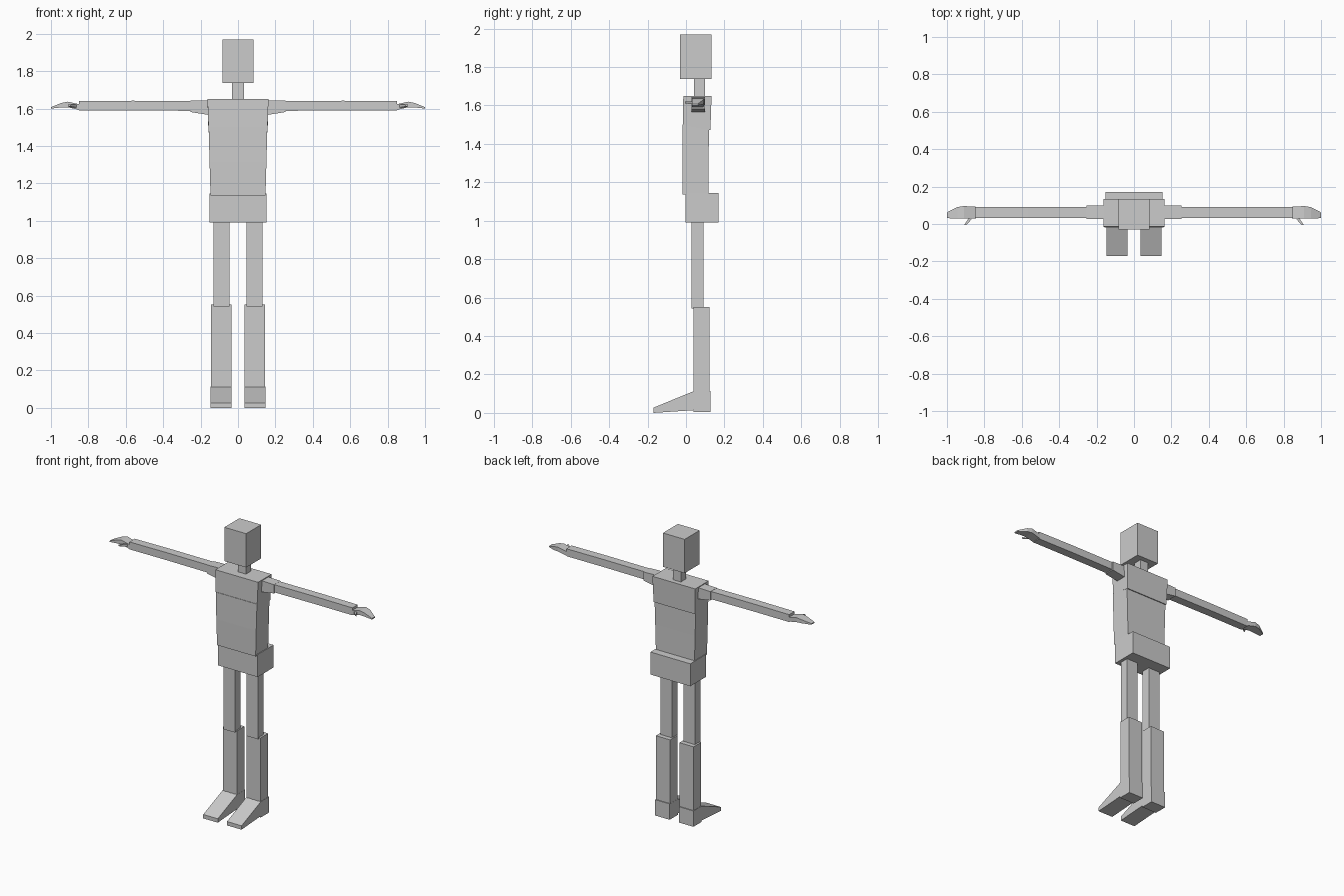
import bpy, bmesh

if "Cube" in bpy.data.objects:
    bpy.data.objects.remove(bpy.data.objects["Cube"])

grey = bpy.data.materials.new("plain grey")
grey.diffuse_color = (0.6, 0.6, 0.6, 1)
grey.use_nodes = True
grey.node_tree.nodes["Principled BSDF"].inputs["Base Color"].default_value = grey.diffuse_color


def rect(axis, pos, a0, a1, b0, b1):
    """Rectangular section across an axis: a, b are the two other axes in order."""
    ring = [(a0, b0), (a1, b0), (a1, b1), (a0, b1)]
    i = "xyz".index(axis)
    return [(*p[:i], pos, *p[i:]) for p in ring]


def loft(name, *rings, mirror=False):
    """Closed solid through four-cornered sections; mirrored parts get both sides."""
    bm = bmesh.new()
    vs = [[bm.verts.new(p) for p in r] for r in rings]
    bm.faces.new(vs[0])
    bm.faces.new(vs[-1])
    for r, s in zip(vs, vs[1:]):
        for k in range(4):
            n = (k + 1) % 4
            bm.faces.new((r[k], r[n], s[n], s[k]))
    bmesh.ops.recalc_face_normals(bm, faces=bm.faces)
    me = bpy.data.meshes.new(name)
    bm.to_mesh(me)
    bm.free()
    me.materials.append(grey)
    ob = bpy.data.objects.new(name, me)
    bpy.context.collection.objects.link(ob)
    if mirror:
        ob.modifiers.new("both sides", "MIRROR").use_mirror_merge = False
    return ob


def box(name, x0, x1, y0, y1, z0, z1, mirror=False):
    return loft(name, rect("z", z0, x0, x1, y0, y1),
                rect("z", z1, x0, x1, y0, y1), mirror=mirror)


# Head and neck
box("head", -0.083, 0.083, -0.03, 0.133, 1.737, 1.97)
box("neck", -0.031, 0.031, 0.042, 0.1, 1.64, 1.75)

# Torso: chest with sloping underside, two waist blocks, pelvis
chest_bottom = [(-0.158, -0.017, 1.5), (0.158, -0.017, 1.5),
                (0.158, 0.127, 1.472), (-0.158, 0.127, 1.472)]
loft("chest", chest_bottom, rect("z", 1.65, -0.163, 0.163, -0.014, 0.133))
loft("upper_waist", rect("z", 1.315, -0.152, 0.152, -0.019, 0.118),
     rect("z", 1.499, -0.157, 0.157, -0.018, 0.119))
loft("lower_waist", rect("z", 1.136, -0.147, 0.147, -0.018, 0.118),
     rect("z", 1.315, -0.152, 0.152, -0.019, 0.118))
box("pelvis", -0.152, 0.152, -0.003, 0.17, 0.99, 1.145)

# Legs
box("thigh", 0.045, 0.131, 0.029, 0.09, 0.543, 0.995, True)
box("shin", 0.036, 0.144, 0.04, 0.122, 0.11, 0.552, True)
box("heel", 0.035, 0.146, 0.039, 0.128, 0.004, 0.113, True)
loft("foot", rect("y", 0.04, 0.035, 0.146, 0.014, 0.113),
     rect("y", -0.17, 0.035, 0.146, 0.0, 0.027), mirror=True)

# Arms
loft("shoulder", rect("x", 0.15, 0.028, 0.098, 1.565, 1.645),
     rect("x", 0.255, 0.028, 0.098, 1.582, 1.642), mirror=True)
loft("upper_arm", rect("x", 0.24, 0.032, 0.091, 1.588, 1.641),
     rect("x", 0.565, 0.032, 0.091, 1.59, 1.642), mirror=True)
loft("forearm", rect("x", 0.565, 0.032, 0.091, 1.59, 1.642),
     rect("x", 0.85, 0.032, 0.09, 1.589, 1.64), mirror=True)

# Hands
loft("hand", rect("x", 0.845, 0.03, 0.092, 1.592, 1.622),
     rect("x", 0.91, 0.03, 0.096, 1.607, 1.637),
     rect("x", 0.945, 0.03, 0.09, 1.606, 1.63),
     rect("x", 1.0, 0.031, 0.062, 1.6, 1.608), mirror=True)
loft("thumb", rect("y", 0.04, 0.855, 0.878, 1.605, 1.621),
     rect("y", -0.005, 0.896, 0.908, 1.611, 1.621), mirror=True)
